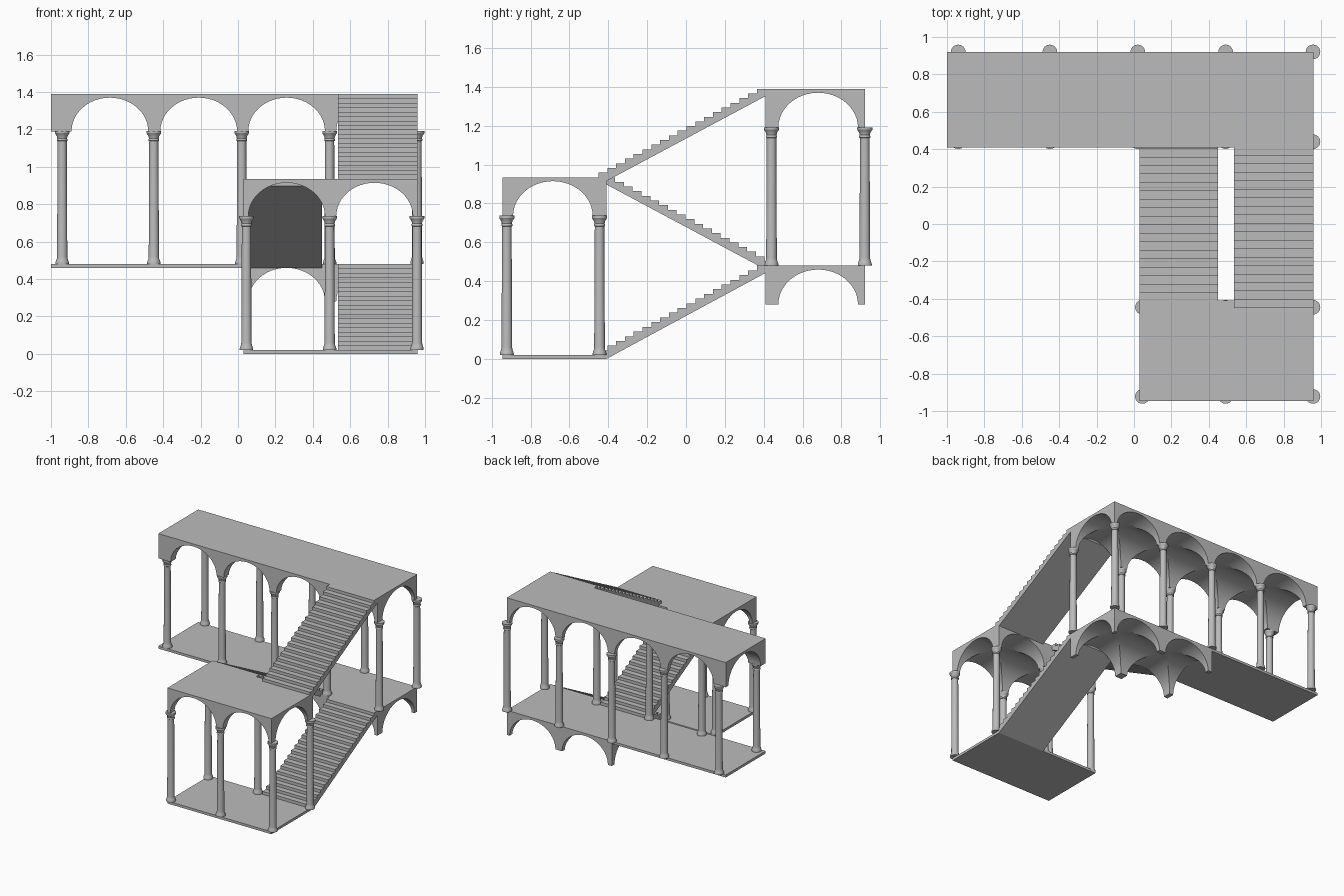
import bpy, bmesh, math

if "Cube" in bpy.data.objects:
    bpy.data.objects.remove(bpy.data.objects["Cube"])

grey = bpy.data.materials.new("stone grey")
grey.diffuse_color = (0.5, 0.5, 0.5, 1)
grey.use_nodes = True
grey.node_tree.nodes["Principled BSDF"].inputs["Base Color"].default_value = grey.diffuse_color


def finish(name, bm, smooth=False):
    bmesh.ops.recalc_face_normals(bm, faces=bm.faces)
    me = bpy.data.meshes.new(name)
    bm.to_mesh(me)
    bm.free()
    me.materials.append(grey)
    ob = bpy.data.objects.new(name, me)
    bpy.context.collection.objects.link(ob)
    if smooth:
        bpy.ops.object.select_all(action='DESELECT')
        ob.select_set(True)
        bpy.context.view_layer.objects.active = ob
        bpy.ops.object.shade_smooth_by_angle(angle=math.radians(32))
    return ob


def slab(name, x0, x1, y0, y1, z0, z1):
    bm = bmesh.new()
    bmesh.ops.create_cube(bm, size=1)
    for v in bm.verts:
        v.co = (x0 if v.co.x < 0 else x1, y0 if v.co.y < 0 else y1,
                z0 if v.co.z < 0 else z1)
    finish(name, bm)


R, RISE, SEG = 0.205, 0.18, 24      # arch half width, arch height, arch segments


def arch_line(start, end, centres):
    """Positions along one side with the arch height at each."""
    pts = [(start, 0.0)]
    for c in centres:
        for i in range(SEG + 1):
            a = math.pi * i / SEG
            pts.append((c - R * math.cos(a), RISE * math.sin(a)))
    return pts + [(end, 0.0)]


def groin_vault(name, xs, ys, spring, top):
    """Solid block whose underside is crossing barrel vaults."""
    bm = bmesh.new()
    g = [[bm.verts.new((x, y, spring + max(hx, hy))) for y, hy in ys] for x, hx in xs]
    same = lambda a, b: abs(a - b) < 1e-6
    for i in range(len(xs) - 1):
        for j in range(len(ys) - 1):
            a, b, c, d = g[i][j], g[i + 1][j], g[i + 1][j + 1], g[i][j + 1]
            hx0, hx1, hy0, hy1 = xs[i][1], xs[i + 1][1], ys[j][1], ys[j + 1][1]
            if same(hx0, hx1) and same(hy0, hy1):
                bm.faces.new((a, b, c, d))
            elif same(hx0, hy0) and same(hx1, hy1):
                bm.faces.new((a, b, c))
                bm.faces.new((a, c, d))
            elif same(hx0, hy1) and same(hx1, hy0):
                bm.faces.new((a, b, d))
                bm.faces.new((b, c, d))
            else:
                bm.faces.new((a, b, c, d))
    rim = [e for e in bm.edges if e.is_boundary]
    new = bmesh.ops.extrude_edge_only(bm, edges=rim)["geom"]
    for v in new:
        if isinstance(v, bmesh.types.BMVert):
            v.co.z = top
    bmesh.ops.edgeloop_fill(bm, edges=[e for e in bm.edges if e.is_boundary])
    finish(name, bm, True)


def column(name, x, y, z0, z1):
    """Turned column: flared base, tapered shaft, ring and capital."""
    h = z1 - z0
    prof = [(0, 0), (.036, 0), (.036, .008), (.033, .018), (.029, .028), (.0275, .04),
            (.0245, h - .055), (.0285, h - .052), (.0285, h - .044), (.026, h - .04),
            (.029, h - .028), (.035, h - .018), (.039, h - .012), (.039, h), (0, h)]
    bm = bmesh.new()
    vs = [bm.verts.new((x + r, y, z0 + z)) for r, z in prof]
    es = [bm.edges.new(p) for p in zip(vs, vs[1:])]
    bmesh.ops.spin(bm, geom=vs + es, cent=(x, y, 0), axis=(0, 0, 1),
                   angle=math.tau, steps=24)
    bmesh.ops.remove_doubles(bm, verts=bm.verts, dist=1e-5)
    finish(name, bm, True)


def stair(name, x0, x1, base, top, direction, steps=19):
    """Flight of steps with a sloping underside, climbing along +y or -y."""
    y0, y1 = -0.45, 0.365
    run, rise = (y1 - y0) / (steps - 1), (top - base) / steps
    pts = [(y0, base)]
    for i in range(steps):
        z = base + rise * (i + 1)
        pts += [(y0 + run * i, z), (y0 + run * (i + 1) if i < steps - 1 else 0.41, z)]
    pts += [(0.41, top - 0.037), (-0.41, base - 0.02)]
    bm = bmesh.new()
    f = bm.faces.new([bm.verts.new((x0, y * direction, z)) for y, z in pts])
    new = bmesh.ops.extrude_face_region(bm, geom=[f])["geom"]
    bmesh.ops.translate(bm, vec=(x1 - x0, 0, 0),
                        verts=[v for v in new if isinstance(v, bmesh.types.BMVert)])
    finish(name, bm)


# floors
slab("ground_floor", 0.03, 0.96, -0.945, -0.41, 0, 0.02)
slab("gallery_floor", -1, 0.02, 0.41, 0.92, 0.46, 0.48)

# vaulted ceilings
front_y = arch_line(-0.945, -0.41, [-0.685])
back_y = arch_line(0.41, 0.92, [0.68])
groin_vault("front_vault", arch_line(0.03, 0.96, [0.26, 0.73]), front_y, 0.735, 0.935)
groin_vault("under_gallery_vault", arch_line(0.02, 0.96, [0.26, 0.73]), back_y, 0.28, 0.48)
groin_vault("gallery_vault", arch_line(-1, 0.96, [-0.685, -0.21, 0.26, 0.73]),
            back_y, 1.19, 1.39)

# columns
for x in (0.045, 0.49, 0.957):
    for y in (-0.922, -0.445):
        column("front_column", x, y, 0.02, 0.737)
for x in (-0.94, -0.45, 0.02, 0.49, 0.957):
    for y in (0.44, 0.92):
        column("gallery_column", x, y, 0.48, 1.192)

# three flights of stairs
stair("lower_stair", 0.535, 0.96, 0.02, 0.48, 1)
stair("middle_stair", 0.03, 0.45, 0.48, 0.935, -1)
stair("upper_stair", 0.535, 0.96, 0.935, 1.39, 1)
